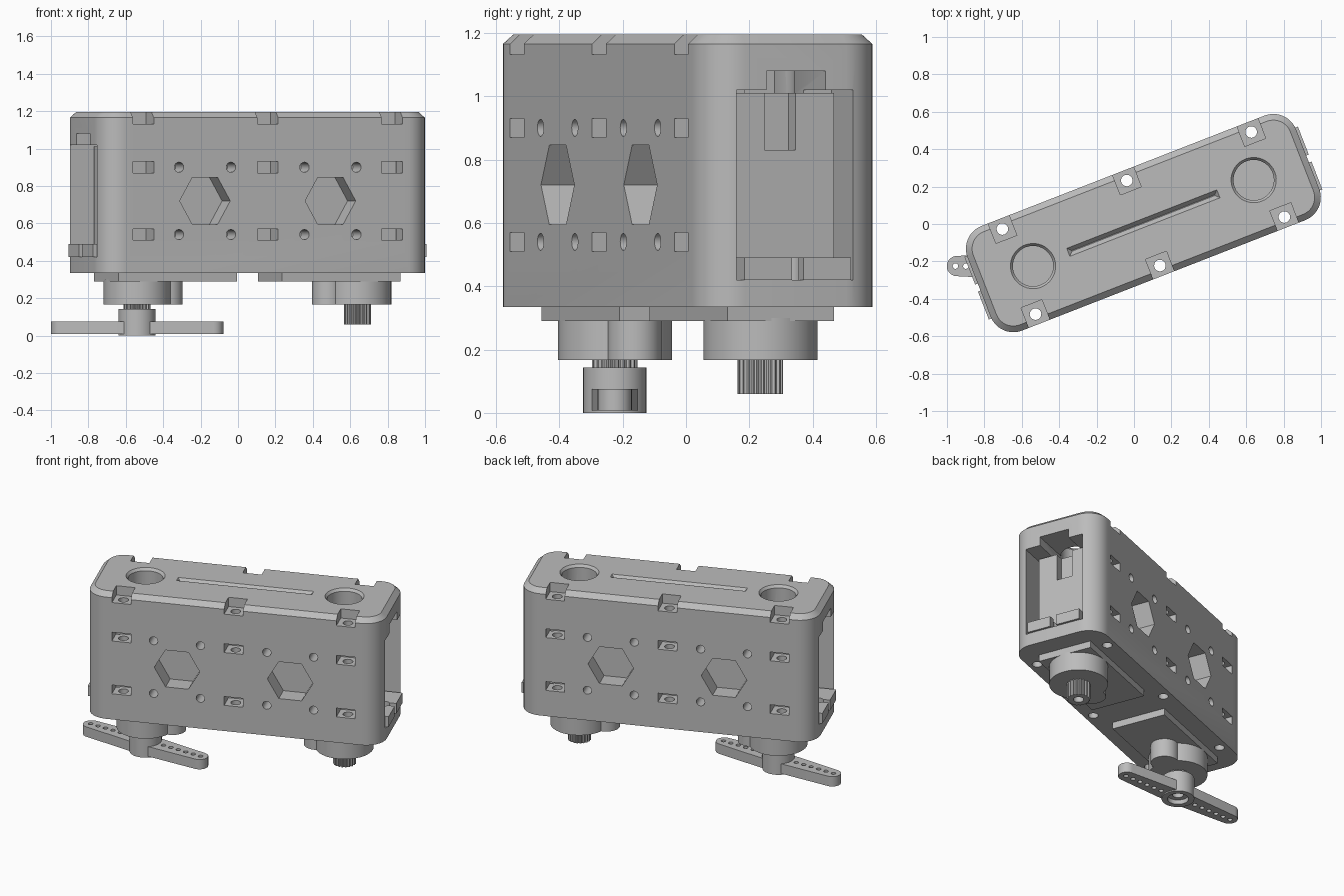
import bpy, bmesh
from math import pi, cos, sin, radians
from mathutils import Matrix

cube = bpy.data.objects.get("Cube")
if cube:
    bpy.data.objects.remove(cube, do_unlink=True)

grey = bpy.data.materials.new("plain grey")
grey.use_nodes = True
grey.diffuse_color = (0.5, 0.5, 0.5, 1)
grey.node_tree.nodes["Principled BSDF"].inputs["Base Color"].default_value = (0.5, 0.5, 0.5, 1)

I = Matrix.Identity(4)
FRAME = Matrix.Translation((0.05, 0.005, 0)) @ Matrix.Rotation(radians(21.3), 4, 'Z')
TURNS = [I, Matrix.Rotation(pi, 4, 'Z')]
SHAFT = 0.633


def circle(r, n=32, cx=0, cy=0):
    return [(cx + r * cos(2 * pi * i / n), cy + r * sin(2 * pi * i / n)) for i in range(n)]


def rect(x0, x1, y0, y1):
    return [(x0, y0), (x1, y0), (x1, y1), (x0, y1)]


def rounded(length, width, r, n=10):
    pts = []
    for k, (sx, sy) in enumerate([(1, 1), (-1, 1), (-1, -1), (1, -1)]):
        for i in range(n + 1):
            a = (k + i / n) * pi / 2
            pts.append((sx * (length / 2 - r) + r * cos(a), sy * (width / 2 - r) + r * sin(a)))
    return pts


def loft(bm, rings, m=I):
    """Closed solid through (outline, height) rings."""
    loops = [[bm.verts.new((m @ Matrix.Translation((x, y, z))).translation) for x, y in pts]
             for pts, z in rings]
    n = len(loops[0])
    for a, b in zip(loops, loops[1:]):
        for i in range(n):
            j = (i + 1) % n
            bm.faces.new((a[i], a[j], b[j], b[i]))
    bm.faces.new(loops[0][::-1])
    bm.faces.new(loops[-1])


def prism(bm, pts, z0, z1, m=I):
    loft(bm, [(pts, z0), (pts, z1)], m)


def make(name, bm, cutter=None, m=FRAME):
    """Turn a bmesh into an object, carve it, shade it and place it."""
    def to_object(label, b):
        bmesh.ops.recalc_face_normals(b, faces=b.faces)
        me = bpy.data.meshes.new(label)
        b.to_mesh(me)
        b.free()
        o = bpy.data.objects.new(label, me)
        bpy.context.scene.collection.objects.link(o)
        return o
    ob = to_object(name, bm)
    if cutter:
        cut = to_object(name + "_cutter", cutter)
        cut.hide_render = True
        mod = ob.modifiers.new("carve", 'BOOLEAN')
        mod.operation, mod.solver, mod.use_self, mod.object = 'DIFFERENCE', 'EXACT', True, cut
        bpy.context.view_layer.update()
        done = bpy.data.meshes.new_from_object(ob.evaluated_get(bpy.context.evaluated_depsgraph_get()))
        ob.modifiers.clear()
        ob.data = done
        bpy.data.objects.remove(cut, do_unlink=True)
    ob.data.materials.clear()
    ob.data.materials.append(grey)
    ob.matrix_world = m
    bpy.ops.object.select_all(action='DESELECT')
    ob.select_set(True)
    bpy.context.view_layer.objects.active = ob
    bpy.ops.object.shade_smooth_by_angle(angle=radians(30))
    return ob


# Housing: rounded block with a chamfered top
L, W, R, C = 1.885, 0.6, 0.13, 0.033
body = bmesh.new()
loft(body, [(rounded(L, W, R), 0.335), (rounded(L, W, R), 1.165),
            (rounded(L - 2 * C, W - 2 * C, R - C), 1.195)])
cut = bmesh.new()
# V groove along the top
loft(cut, [(rect(-0.41, 0.41, -0.002, 0.002), 1.17), (rect(-0.435, 0.435, -0.027, 0.027), 1.2)])
for turn in TURNS:
    # screw holes with top notches and nut slots
    for u in (-0.714, 0, 0.714):
        prism(cut, circle(0.031, 20, u, -0.244), 0.3, 1.3, turn)
        pocket = rect(u - 0.06, u + 0.06, -0.4, -0.185)
        for z0, z1 in ((1.132, 1.25), (0.87, 0.93), (0.51, 0.57)):
            prism(cut, pocket, z0, z1, turn)
    # hexagonal windows and small round side holes
    for u in (-0.36, 0.36):
        side = turn @ Matrix.Translation((u, 0, 0.72)) @ Matrix.Rotation(pi / 2, 4, 'X')
        prism(cut, circle(0.145, 6), 0.178, 0.4, side)
        for du in (-0.149, 0.149):
            for dz in (-0.18, 0.18):
                prism(cut, circle(0.027, 16, du, dz), 0.178, 0.4, side)
    # end opening, cable channel and round top port with a bevelled rim
    prism(cut, rect(0.75, 1.1, -0.2, 0.195), 0.42, 1.02, turn)
    prism(cut, rect(0.5, 1.1, -0.1, 0.1), 1.0, 1.08, turn)
    loft(cut, [(circle(r, 40, SHAFT), z) for r, z in
               ((0.108, 1.01), (0.108, 1.178), (0.121, 1.195), (0.121, 1.25))], turn)
make("housing", body, cut)

# Two motors, one facing each end
for turn, side in zip(TURNS, ("left", "right")):
    place = FRAME @ turn
    case, cut = bmesh.new(), bmesh.new()
    prism(case, rect(0.13, 0.81, -0.18, 0.18), 0.29, 1.01)
    prism(cut, rect(0.75, 0.9, -0.055, 0.05), 0.83, 1.05)
    make(side + "_motor_case", case, cut, place)

    # slotted mounting flange
    flange, cut = bmesh.new(), bmesh.new()
    prism(flange, rect(0.78, 0.957, -0.18, 0.18), 0.42, 0.49)
    prism(cut, circle(0.035, 20, 0.885), 0.4, 0.52)
    prism(cut, rect(0.89, 1.0, -0.02, 0.02), 0.4, 0.52)
    make(side + "_motor_flange", flange, cut, place)

    # gear housing, a large and a small drum
    for label, r, u in (("large", 0.18, SHAFT), ("small", 0.085, 0.462)):
        drum = bmesh.new()
        prism(drum, circle(r, 48, u), 0.167, 0.3)
        make(f"{side}_{label}_gear_drum", drum, None, place)

    # toothed output shaft with a screw hole
    shaft, cut = bmesh.new(), bmesh.new()
    teeth = [(SHAFT + (0.072 if i % 4 < 2 else 0.064) * cos(2 * pi * i / 80),
              (0.072 if i % 4 < 2 else 0.064) * sin(2 * pi * i / 80)) for i in range(80)]
    prism(shaft, teeth, 0.06, 0.18)
    prism(cut, circle(0.032, 20, SHAFT), 0.0, 0.13)
    make(side + "_output_shaft", shaft, cut, place)

# Horn on the right shaft: hub plus a tapered double arm
hub_place = Matrix.Translation((FRAME @ Matrix.Translation((-SHAFT, 0, 0))).translation)
hub, cut = bmesh.new(), bmesh.new()
prism(hub, circle(0.1, 40), 0.0, 0.143)
prism(cut, circle(0.065, 32), -0.05, 0.03)
prism(cut, circle(0.035, 24), -0.05, 0.1)
make("horn_hub", hub, cut, hub_place)

arm, cut = bmesh.new(), bmesh.new()
outline = []
for sx in (1, -1):
    outline += [(sx * (0.407 + 0.054 * cos(a)), sx * 0.054 * sin(a))
                for a in [pi * (i / 14 - 0.5) for i in range(15)]]
    outline.append((0, sx * 0.075))
prism(arm, outline, 0.008, 0.075)
for sx in (1, -1):
    for i in range(6):
        prism(cut, circle(0.015, 14, sx * (0.415 - 0.056 * i)), -0.05, 0.12)
prism(cut, circle(0.08, 32), -0.05, 0.12)
make("horn_arm", arm, cut, hub_place)
